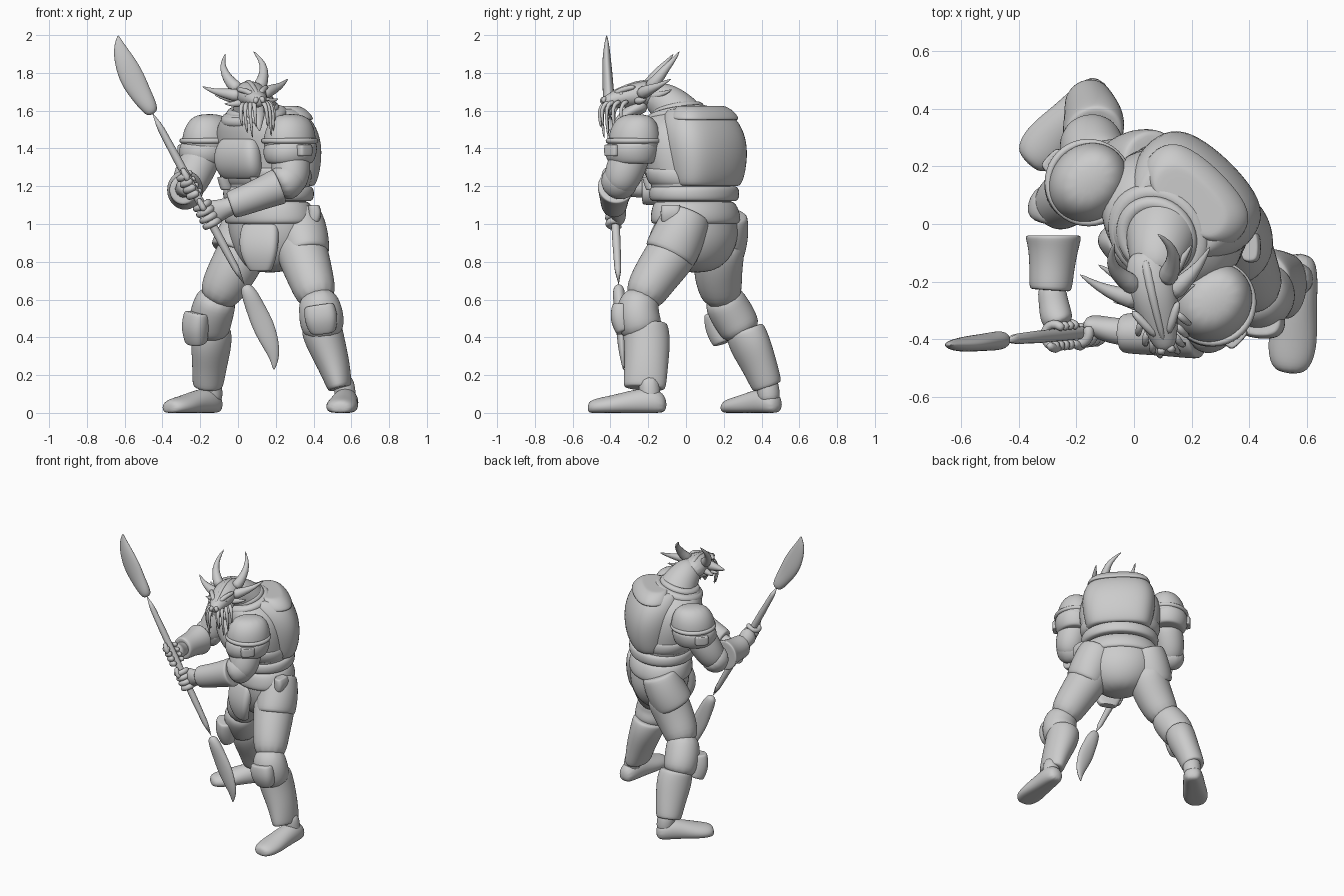
import bpy
import bmesh
import math
from mathutils import Matrix, Vector

default_cube = bpy.data.objects.get("Cube")
if default_cube:
    bpy.data.objects.remove(default_cube, do_unlink=True)

stone = bpy.data.materials.new("stone_grey")
stone.use_nodes = True
stone.diffuse_color = (.6, .6, .6, 1)
stone.node_tree.nodes["Principled BSDF"].inputs["Base Color"].default_value = (.6, .6, .6, 1)

X, Y, Z = Vector((1, 0, 0)), Vector((0, 1, 0)), Vector((0, 0, 1))
WORLD = Matrix.Identity(4)
# The trunk is turned towards its right, the head is turned back to the front
BODY = Matrix.Translation((.12, 0, 0)) @ Matrix.Rotation(math.radians(-44), 4, "Z")
HEAD = (Matrix.Translation((.07, -.25, 1.68)) @ Matrix.Rotation(math.radians(12), 4, "Z")
        @ Matrix.Rotation(math.radians(-5), 4, "Y"))


def power(value, exponent):
    return math.copysign(abs(value) ** exponent, value)


def loft(name, sections, ref=X, axis=None, square=1, plate=False, frame=WORLD,
         sides=12, levels=2, on_floor=False):
    """Smooth skin over elliptic sections (x, y, z, radius along ref, other radius)."""
    rows = [(Vector(s[:3]), s[3], s[-1]) for s in sections]
    centres = [row[0] for row in rows]
    tangents = []
    for i in range(len(rows)):
        step = centres[min(i + 1, len(rows) - 1)] - centres[max(i - 1, 0)]
        tangents.append((axis or step).normalized())
    if plate:
        first, last = rows[0], rows[-1]
        rows = [(first[0], first[1] * .85, first[2] * .85)] + rows
        rows.append((last[0], last[1] * .85, last[2] * .85))
        tangents = [tangents[0]] + tangents + [tangents[-1]]
    swell = 1.04 if sides > 8 else 1.08
    bm = bmesh.new()
    rings = []
    for (centre, a, b), tangent in zip(rows, tangents):
        u = (ref - tangent * ref.dot(tangent)).normalized()
        v = tangent.cross(u)
        ring = []
        for k in range(sides):
            angle = math.tau * k / sides
            point = (centre + u * a * swell * power(math.cos(angle), square)
                     + v * b * swell * power(math.sin(angle), square))
            if on_floor:
                point.z = max(point.z, 0)
            ring.append(bm.verts.new(point))
        rings.append(ring)
    for low, high in zip(rings, rings[1:]):
        for k in range(sides):
            n = (k + 1) % sides
            bm.faces.new((low[k], low[n], high[n], high[k]))
    bm.faces.new(rings[0])
    bm.faces.new(rings[-1])
    bmesh.ops.recalc_face_normals(bm, faces=bm.faces)
    for face in bm.faces:
        face.smooth = True
    mesh = bpy.data.meshes.new(name)
    bm.to_mesh(mesh)
    bm.free()
    mesh.materials.append(stone)
    part = bpy.data.objects.new(name, mesh)
    part.matrix_world = frame
    bpy.context.collection.objects.link(part)
    part.modifiers.new("smooth", "SUBSURF").levels = levels
    part.modifiers["smooth"].render_levels = levels
    return part


def trunk(name, sections, x=0, **options):
    """Upright part of the trunk from sections (y, z, half width, half depth)."""
    rows = [(x, y, z, a, b) for y, z, a, b in sections]
    return loft(name, rows, axis=Z, frame=BODY, **options)


def tube(name, points, radius, tip, **options):
    """Thin tapering strand."""
    last = len(points) - 1
    rows = [(*p, radius + (tip - radius) * i / last) for i, p in enumerate(points)]
    return loft(name, rows, sides=8, levels=1, **options)


def ring(name, centre, radius, thickness, frame=WORLD, tilt=0, stretch=1):
    bpy.ops.mesh.primitive_torus_add(major_radius=radius, minor_radius=thickness,
                                     major_segments=40, minor_segments=12)
    part = bpy.context.object
    part.name = name
    part.matrix_world = (frame @ Matrix.Translation(centre) @ Matrix.Rotation(tilt, 4, "X")
                         @ Matrix.Diagonal((stretch, 1, 1, 1)))
    part.data.materials.append(stone)
    bpy.ops.object.shade_smooth()


# Trunk
trunk("pelvis", [(.07, .74, .08, .08), (.08, .8, .19, .15), (.08, .92, .25, .2),
                 (.07, 1.04, .25, .19), (.06, 1.14, .23, .18)])
trunk("torso", [(.06, 1.1, .23, .19), (.05, 1.22, .25, .2), (.03, 1.36, .28, .21),
                (0, 1.5, .27, .21), (-.02, 1.57, .2, .18), (-.04, 1.62, .12, .12)])
trunk("hip_skirt", [(.07, 1.0, .27, .21), (.07, 1.06, .265, .21), (.06, 1.12, .24, .19)], plate=True)
trunk("belt", [(.06, 1.12, .255, .215), (.06, 1.16, .265, .22), (.06, 1.2, .255, .215)], plate=True)
trunk("belly_band", [(.05, 1.2, .25, .2), (.04, 1.25, .275, .215), (.03, 1.3, .27, .21)], plate=True)
trunk("chest_plate", [(-.14, 1.24, .12, .05), (-.17, 1.29, .15, .06), (-.18, 1.38, .15, .06),
                      (-.16, 1.45, .12, .05)], square=.6, plate=True)
trunk("back_shell", [(.16, 1.2, .21, .11), (.16, 1.28, .23, .14), (.15, 1.42, .25, .155),
                     (.11, 1.54, .23, .15), (.07, 1.61, .17, .12)], square=.75, plate=True)
trunk("back_shell_rim", [(.14, 1.55, .22, .12), (.13, 1.6, .19, .1), (.11, 1.625, .15, .08)],
      square=.75, plate=True)
for x in (-.12, .12):
    trunk("belly_strap", [(-.13, 1.18, .03, .04), (-.16, 1.25, .03, .04)], x=x, plate=True)
loft("loin_flap", [(.12, -.11, 1.0, .1, .04), (.11, -.14, .92, .11, .04),
                   (.11, -.15, .83, .1, .035), (.12, -.13, .75, .06, .03)],
     ref=Vector((.93, -.37, 0)), axis=Z, square=.6, plate=True)
loft("belt_pouch", [(.4, -.08, 1.01, .03, .05), (.41, -.08, 1.06, .035, .055),
                    (.4, -.08, 1.1, .03, .05)], axis=Z, square=.6, plate=True)

# Neck and collar
loft("neck", [(.1, 0, 1.48, .16), (.1, -.04, 1.58, .13), (.08, -.12, 1.66, .1),
              (.07, -.2, 1.69, .07)])
ring("collar", (0, -.05, 1.57), .135, .03, BODY, math.radians(14), 1.15)
ring("collar_lining", (0, -.06, 1.6), .11, .025, BODY, math.radians(14), 1.1)

# Shoulder armour, the same on both sides
for side, label in ((1, "left"), (-1, "right")):
    x = .3 * side
    trunk(label + "_pauldron", [(-.09, 1.36, .13, .14), (-.09, 1.45, .135, .15), (-.085, 1.53, .115, .13),
                                (-.08, 1.585, .06, .08)], x=x)
    trunk(label + "_shoulder_lame", [(-.1, 1.32, .115, .13), (-.1, 1.37, .14, .15),
                                     (-.09, 1.43, .135, .145)], x=x + .01 * side, plate=True)
    trunk(label + "_shoulder_buckle", [(-.12, 1.36, .03, .045), (-.12, 1.42, .03, .045)],
          x=x + .135 * side, square=.5, plate=True)
    ring(label + "_pauldron_rim", (x, -.09, 1.44), .138, .014, BODY)

# Left arm reaches across the body
loft("left_upper_arm", [(.27, -.27, 1.42, .1), (.28, -.31, 1.32, .105), (.28, -.34, 1.24, .1),
                        (.26, -.37, 1.17, .07)])
loft("left_elbow_guard", [(.31, -.32, 1.28, .08), (.27, -.35, 1.23, .1), (.2, -.37, 1.19, .095)], ref=Y)
loft("left_bracer", [(.22, -.37, 1.2, .1, .1), (.17, -.375, 1.18, .09, .09),
                     (.06, -.38, 1.135, .075, .08), (-.04, -.38, 1.1, .07, .075)], ref=Y, plate=True)
loft("left_hand", [(0, -.38, 1.11, .05), (-.08, -.37, 1.08, .045, .05),
                   (-.13, -.355, 1.06, .04, .07), (-.17, -.345, 1.05, .03, .065)], ref=Y)

# Right arm reaches forward
loft("right_upper_arm", [(-.16, .13, 1.42, .1), (-.22, .1, 1.3, .105), (-.26, .07, 1.21, .095),
                         (-.28, .03, 1.16, .07)])
loft("right_elbow_guard", [(-.26, .12, 1.23, .075), (-.275, .06, 1.19, .1), (-.28, 0, 1.18, .09)])
loft("right_bracer", [(-.28, -.04, 1.18, .1, .11), (-.28, -.08, 1.18, .088, .095),
                      (-.285, -.15, 1.18, .078, .08), (-.29, -.23, 1.18, .075, .08)], plate=True)
loft("right_hand", [(-.29, -.2, 1.18, .05), (-.28, -.27, 1.19, .05, .045),
                    (-.27, -.33, 1.2, .06, .06), (-.25, -.36, 1.21, .04, .06)])

# Spear with a blade at each end
top, bottom = Vector((-.47, -.405, 1.62)), Vector((.05, -.355, .65))
tube("spear_shaft", [top, (top + bottom) / 2, bottom], .023, .023)
loft("upper_blade", [(-.45, -.4, 1.58, .026, .028), (-.47, -.405, 1.62, .034, .045),
                     (-.51, -.41, 1.68, .03, .055), (-.56, -.415, 1.77, .028, .068),
                     (-.6, -.42, 1.86, .024, .056), (-.63, -.42, 1.94, .015, .032),
                     (-.635, -.42, 2.0, .003, .003)], ref=Y)
loft("lower_blade", [(.035, -.357, .68, .026, .028), (.065, -.355, .62, .034, .045),
                     (.09, -.35, .56, .03, .05), (.135, -.345, .46, .026, .06),
                     (.175, -.34, .36, .022, .045), (.195, -.335, .29, .014, .026),
                     (.19, -.33, .225, .003, .003)], ref=Y)

# Fingers wrapped round the shaft
along = (bottom - top).normalized()
across = (X - along * X.dot(along)).normalized()
outward = along.cross(across)
for label, height, start in (("left", 1.05, -40), ("right", 1.21, 60)):
    grip = top + (bottom - top) * ((top.z - height) / (top.z - bottom.z))
    for finger in range(4):
        middle = grip + along * (.036 * finger - .054)
        curl = []
        for step in range(7):
            angle = math.radians(start + 45 * step)
            curl.append(middle + (across * math.cos(angle) + outward * math.sin(angle)) * .042)
        tube(label + "_finger", curl, .02, .016, ref=along)
    tube(label + "_thumb", [grip - along * .02 + outward * .045, grip - along * .07 + outward * .045,
                            grip - along * .1 + outward * .03], .02, .013, ref=across)


def leg(label, thigh, tasset, knee, guard, shin, ankle, heel, toe):
    heel, toe = Vector(heel), Vector(toe)
    heading = (toe - heel).normalized()
    wide = heading.cross(Z)
    loft(label + "_thigh", thigh, ref=wide)
    loft(label + "_tasset", tasset, ref=wide, plate=True)
    loft(label + "_knee", knee, ref=wide)
    loft(label + "_knee_guard", guard, ref=wide, square=.75, plate=True)
    loft(label + "_greave", shin, ref=wide, plate=True)
    loft(label + "_ankle", ankle)
    foot = []
    for t, half_width, half_height, z in ((0, .045, .05, .04), (.18, .068, .08, .06), (.45, .072, .07, .05),
                                          (.72, .088, .055, .035), (.92, .075, .045, .03), (1, .04, .03, .025)):
        foot.append((*(heel + (toe - heel) * t + Z * z), half_width, half_height))
    loft(label + "_foot", foot, ref=wide, axis=heading, on_floor=True)


leg("left",
    thigh=[(.31, -.01, .95, .14), (.35, -.09, .82, .135), (.39, -.18, .7, .12), (.43, -.25, .57, .1)],
    tasset=[(.31, .01, 1.05, .13), (.34, -.03, .95, .14), (.365, -.09, .83, .125, .145)],
    knee=[(.41, -.22, .64, .09), (.435, -.26, .56, .115), (.445, -.25, .48, .12), (.45, -.22, .4, .1)],
    guard=[(.43, -.34, .57, .08, .05), (.44, -.345, .5, .09, .06), (.45, -.32, .43, .07, .05)],
    shin=[(.44, -.215, .46, .11, .12), (.46, -.205, .38, .105, .125), (.51, -.21, .25, .085, .115),
          (.54, -.22, .13, .065, .115)],
    ankle=[(.55, -.2, .2, .06), (.57, -.19, .1, .055), (.57, -.19, .05, .055)],
    heel=(.58, -.1, 0), toe=(.54, -.52, 0))
leg("right",
    thigh=[(.06, .19, .95, .13), (.01, .17, .82, .135), (-.06, .17, .7, .125), (-.13, .2, .57, .1)],
    tasset=[(.07, .21, 1.05, .12), (.03, .2, .95, .135), (-.02, .17, .84, .14)],
    knee=[(-.1, .18, .64, .1), (-.13, .22, .56, .115), (-.15, .27, .48, .115), (-.15, .31, .4, .1)],
    guard=[(-.22, .16, .53, .07, .05), (-.23, .17, .45, .075, .06), (-.22, .2, .37, .06, .05)],
    shin=[(-.14, .31, .44, .1, .11), (-.14, .34, .36, .1, .12), (-.15, .39, .25, .085, .1),
          (-.16, .43, .14, .08, .085)],
    ankle=[(-.15, .42, .2, .06), (-.14, .44, .1, .06), (-.14, .44, .05, .055)],
    heel=(-.1, .49, 0), toe=(-.37, .21, 0))

# Head, in its own frame
loft("skull", [(0, .17, .0, .06, .05), (0, .08, .01, .085, .07), (0, 0, .005, .085, .07),
               (0, -.08, -.01, .068, .055), (0, -.15, -.025, .048, .04), (0, -.195, -.035, .028, .025)],
     frame=HEAD)
loft("jaw", [(0, .04, -.04, .07, .05), (0, -.04, -.08, .06, .035), (0, -.09, -.11, .045, .025),
             (0, -.13, -.15, .02, .015), (0, -.14, -.19, .004, .004)], frame=HEAD)
tube("crest", [(0, -.17, 0), (0, -.06, .05), (0, .04, .075), (0, .14, .05)], .012, .02, frame=HEAD)
for side, label in ((1, "left"), (-1, "right")):
    def strand(part, points, radius, tip=.003):
        tube(label + "_" + part, [(side * x, y, z) for x, y, z in points], radius, tip, frame=HEAD)

    strand("horn", [(.05, .04, .03), (.085, .08, .07), (.11, .12, .13), (.105, .17, .18),
                    (.075, .21, .23)], .042)
    strand("ear", [(.05, -.01, 0), (.12, .03, .02), (.18, .07, .035), (.235, .13, .07)], .042)
    strand("back_spike", [(.06, .05, -.01), (.11, .09, -.01), (.17, .15, .02)], .03)
    strand("cheek_spike", [(.05, -.03, -.03), (.1, 0, -.04), (.15, .01, -.03)], .028)
    strand("brow", [(.015, -.14, .0), (.045, -.1, .03), (.085, -.03, .04)], .017, .014)
    strand("eye", [(.035, -.11, .005), (.045, -.105, .005), (.055, -.095, .005)], .013, .013)
    strand("nostril", [(.012, -.18, -.01), (.02, -.2, -.025), (.02, -.19, -.04)], .016, .012)
    strand("fang", [(.03, -.17, -.05), (.03, -.175, -.075), (.025, -.17, -.095)], .01)
    for index, (x, y, drop) in enumerate(((.03, -.2, .14), (.05, -.18, .2), (.07, -.15, .17), (.085, -.11, .13))):
        strand("whisker", [(x * .7, y + .04, -.035), (x, y, -.05), (x * 1.1, y - .012, -.1),
                           (x, y, -.03 - drop)], .015, .006)
